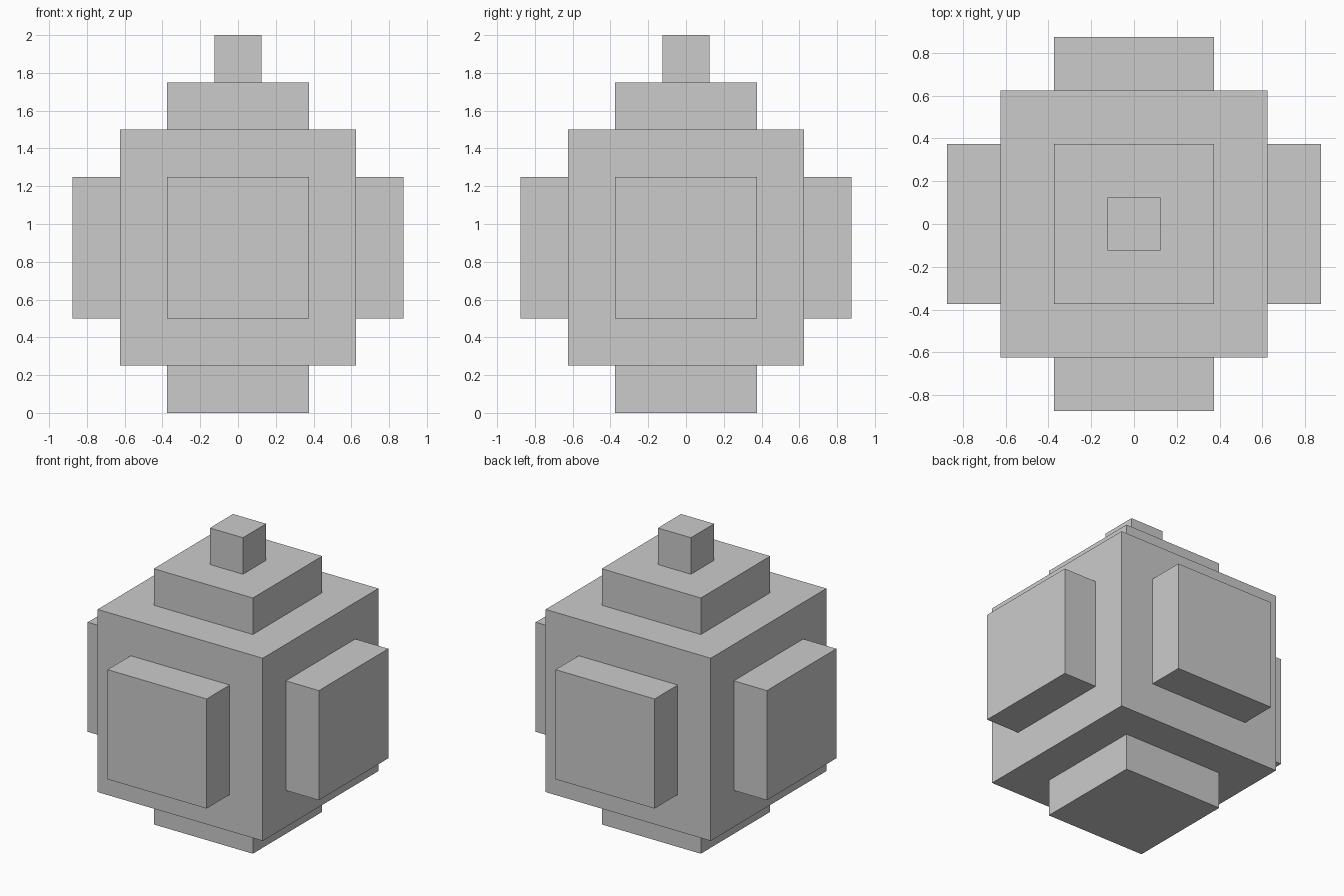
import bpy
from mathutils import Vector

if "Cube" in bpy.data.objects:
    bpy.data.objects.remove(bpy.data.objects["Cube"])

CENTRE = Vector((0, 0, 0.875))   # middle of the core cube
HALF = 0.625                     # half the core's width
STEP = 0.25                      # thickness of every raised layer


def box(name, centre, size):
    bpy.ops.mesh.primitive_cube_add(size=1, location=centre)
    obj = bpy.context.object
    obj.name = name
    obj.scale = size
    bpy.ops.object.transform_apply(location=False, rotation=False, scale=True)
    return obj


# Core cube
box("core", CENTRE, (2 * HALF,) * 3)

# One square pad on each of the six faces
pads = {
    "right_pad": (1, 0, 0), "left_pad": (-1, 0, 0),
    "back_pad": (0, 1, 0), "front_pad": (0, -1, 0),
    "top_pad": (0, 0, 1), "bottom_pad": (0, 0, -1),
}
for name, direction in pads.items():
    size = [STEP if d else 0.75 for d in direction]
    box(name, CENTRE + Vector(direction) * (HALF + STEP / 2), size)

# Small cube knob on the top pad
box("top_knob", (0, 0, 1.875), (STEP,) * 3)
